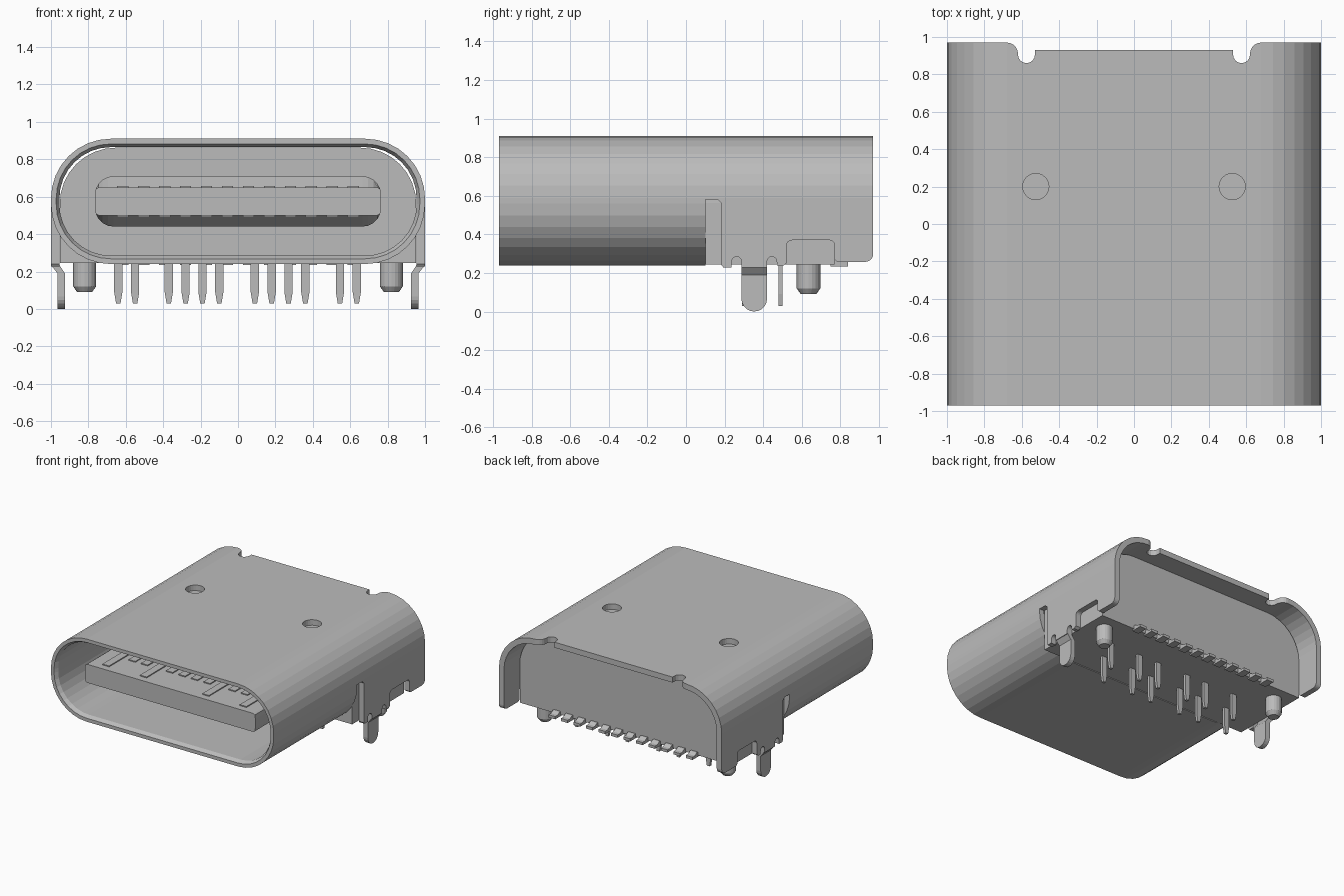
import bpy, bmesh
from math import pi, sin, cos

if "Cube" in bpy.data.objects:
    bpy.data.objects.remove(bpy.data.objects["Cube"], do_unlink=True)

grey = bpy.data.materials.new("plain_grey")
grey.use_nodes = True
grey.diffuse_color = (0.5, 0.5, 0.5, 1)
grey.node_tree.nodes["Principled BSDF"].inputs["Base Color"].default_value = (0.5, 0.5, 0.5, 1)


def finish(name, bm):
    bmesh.ops.recalc_face_normals(bm, faces=bm.faces)
    mesh = bpy.data.meshes.new(name)
    bm.to_mesh(mesh)
    bm.free()
    mesh.materials.append(grey)
    obj = bpy.data.objects.new(name, mesh)
    bpy.context.collection.objects.link(obj)
    return obj


def loft(name, rings, closed=False):
    """Skin a list of equal rings; cap the ends unless the list is a loop."""
    bm = bmesh.new()
    loops = [[bm.verts.new(p) for p in ring] for ring in rings]
    n = len(loops[0])
    pairs = list(zip(loops, loops[1:])) + ([(loops[-1], loops[0])] if closed else [])
    for a, b in pairs:
        for i in range(n):
            j = (i + 1) % n
            bm.faces.new((a[i], a[j], b[j], b[i]))
    if not closed:
        bm.faces.new(loops[0])
        bm.faces.new(loops[-1])
    return finish(name, bm)


def prism(name, pts, axis, lo, hi):
    """Extrude a flat outline along an axis; outline uses the other two axes in order."""
    def place(p, t):
        return {"x": (t, *p), "y": (p[0], t, p[1]), "z": (*p, t)}[axis]
    return loft(name, [[place(p, t) for p in pts] for t in (lo, hi)])


def box(name, x, y, z):
    return prism(name, [(x[0], y[0]), (x[1], y[0]), (x[1], y[1]), (x[0], y[1])], "z", *z)


def arc(cx, cy, r, a0, a1, n=8):
    return [(cx + r * cos(a0 + (a1 - a0) * i / n), cy + r * sin(a0 + (a1 - a0) * i / n))
            for i in range(n + 1)]


def round_rect(hw, z0, z1, r, n=8):
    return (arc(hw - r, z1 - r, r, 0, pi / 2, n) + arc(r - hw, z1 - r, r, pi / 2, pi, n)
            + arc(r - hw, z0 + r, r, pi, 1.5 * pi, n) + arc(hw - r, z0 + r, r, 1.5 * pi, 2 * pi, n))


def arch(hw, z0, z1, r):
    return ([(hw, z0)] + arc(hw - r, z1 - r, r, 0, pi / 2)
            + arc(r - hw, z1 - r, r, pi / 2, pi) + [(-hw, z0)])


def cut(target, cutter):
    cutter.hide_render = True
    mod = target.modifiers.new("cut", "BOOLEAN")
    mod.operation, mod.solver, mod.object = "DIFFERENCE", "EXACT", cutter
    bpy.context.view_layer.objects.active = target
    bpy.ops.object.modifier_apply(modifier=mod.name)
    bpy.data.objects.remove(cutter, do_unlink=True)


# Front shell: closed tube with a chamfered mouth
TOP, BOTTOM, FRONT, BACK, JOIN, WALL = 0.91, 0.24, -0.97, 0.97, 0.1, 0.045


def shell_ring(inset, y):
    return [(x, y, z) for x, z in
            round_rect(1 - inset, BOTTOM + inset, TOP - inset, 0.32 - inset)]


loft("front_shell", [shell_ring(0, FRONT), shell_ring(0, JOIN), shell_ring(WALL, JOIN),
                     shell_ring(WALL, FRONT + 0.03), shell_ring(0.028, FRONT)], closed=True)

# Rear shell: open arch with straight sides
outline = arch(1, 0.228, TOP, 0.32) + arch(1 - WALL, 0.228, TOP - WALL, 0.32 - WALL)[::-1]
rear_shell = prism("rear_shell", outline, "y", JOIN, BACK)

# Lower edge of the side walls: slot, leg reliefs and rear window
edge = ([(0.09, 0.1), (0.09, 0.58), (0.165, 0.58), (0.185, 0.56), (0.185, 0.24),
         (0.2, 0.22), (0.235, 0.22)]
        + arc(0.262, 0.26, 0.025, pi, 0) + [(0.287, 0.2), (0.42, 0.2)]
        + arc(0.445, 0.26, 0.025, pi, 0) + [(0.475, 0.235), (0.5, 0.235), (0.52, 0.25)]
        + arc(0.55, 0.34, 0.03, pi, pi / 2, 4) + arc(0.745, 0.345, 0.025, pi / 2, 0, 4)
        + [(0.77, 0.27), (0.785, 0.258)]
        + arc(0.93, 0.298, 0.04, -pi / 2, 0, 5) + [(1.05, 0.298), (1.05, 0.1)])
cut(rear_shell, prism("side_cutter", edge, "x", -1.2, 1.2))

# Rear top edge with two rounded notches
notch = ([(0.53, 0.93)] + arc(0.575, 0.905, 0.045, pi, 2 * pi)
         + arc(0.68, 0.91, 0.06, pi, pi / 2, 5) + [(0.68, 1.1)])
cut(rear_shell, prism("notch_cutter", notch + [(-x, y) for x, y in notch[::-1]], "z", 0.8, 1))

# Two round holes in the top
for s in (-1, 1):
    hole = arc(s * 0.525, 0.2, 0.07, 0, 2 * pi, 24)[:-1]
    cut(rear_shell, prism("hole_cutter", hole, "z", 0.8, 1))

# Insulator block filling the rear shell
prism("insulator_block", arch(0.953, 0.245, 0.862, 0.3), "y", 0.102, 0.77)

# Tongue with a thicker base
base = round_rect(0.765, 0.44, 0.71, 0.1, 5)
thin = [(x, min(max(z, 0.5), 0.65)) for x, z in base]
loft("tongue", [[(x, y, z) for x, z in ring] for ring, y in
                ((thin, -0.87), (thin, -0.2), (base, -0.12), (base, 0.12))])

# Contact strips on both faces of the tongue, outer and power ones longer
for i in range(12):
    x = (i - 5.5) * 0.112
    start = -0.815 if i in (0, 3, 8, 11) else -0.64
    for side, z in (("upper", 0.65), ("lower", 0.5)):
        box(f"{side}_contact_{i}", (x - 0.03, x + 0.03), (start, -0.18), (z - 0.008, z + 0.008))
    # Rear solder tails
    tail = [(0.75, 0.272), (0.785, 0.272), (0.81, 0.256), (0.84, 0.256), (0.84, 0.234), (0.75, 0.234)]
    prism(f"rear_tail_{i}", tail, "x", x - 0.03, x + 0.03)

# Through-hole pins in two staggered rows
for i, x in enumerate((0.635, 0.545, 0.36, 0.27, 0.18, 0.09,
                       -0.1, -0.19, -0.28, -0.37, -0.55, -0.64)):
    y = 0.49 if i % 2 == 0 else 0.3
    half = [(0.022, 0.26), (0.022, 0.09), (0.012, 0.03)]
    pts = [(x + a, z) for a, z in half] + [(x - a, z) for a, z in half[::-1]]
    prism(f"contact_pin_{i}", pts, "y", y - 0.011, y + 0.011)

for s, side in ((1, "left"), (-1, "right")):
    # Locating pegs with tapered tips
    loft(f"{side}_peg", [[(x, y, z) for x, y in arc(s * 0.82, 0.635, r, 0, 2 * pi, 20)[:-1]]
                         for r, z in ((0.061, 0.27), (0.061, 0.12), (0.04, 0.09))])
    # Shell legs: inward bend, then a straight tab with a rounded end
    bend = [(1, 0.25), (1, 0.235), (0.965, 0.19), (0.925, 0.19), (0.955, 0.235), (0.955, 0.25)]
    prism(f"{side}_leg_bend", [(s * x, z) for x, z in bend], "y", 0.287, 0.42)
    tab = [(0.42, 0.19), (0.287, 0.19)] + arc(0.3535, 0.067, 0.0665, pi, 2 * pi, 10)
    prism(f"{side}_leg_tab", tab, "x", s * 0.925, s * 0.965)
